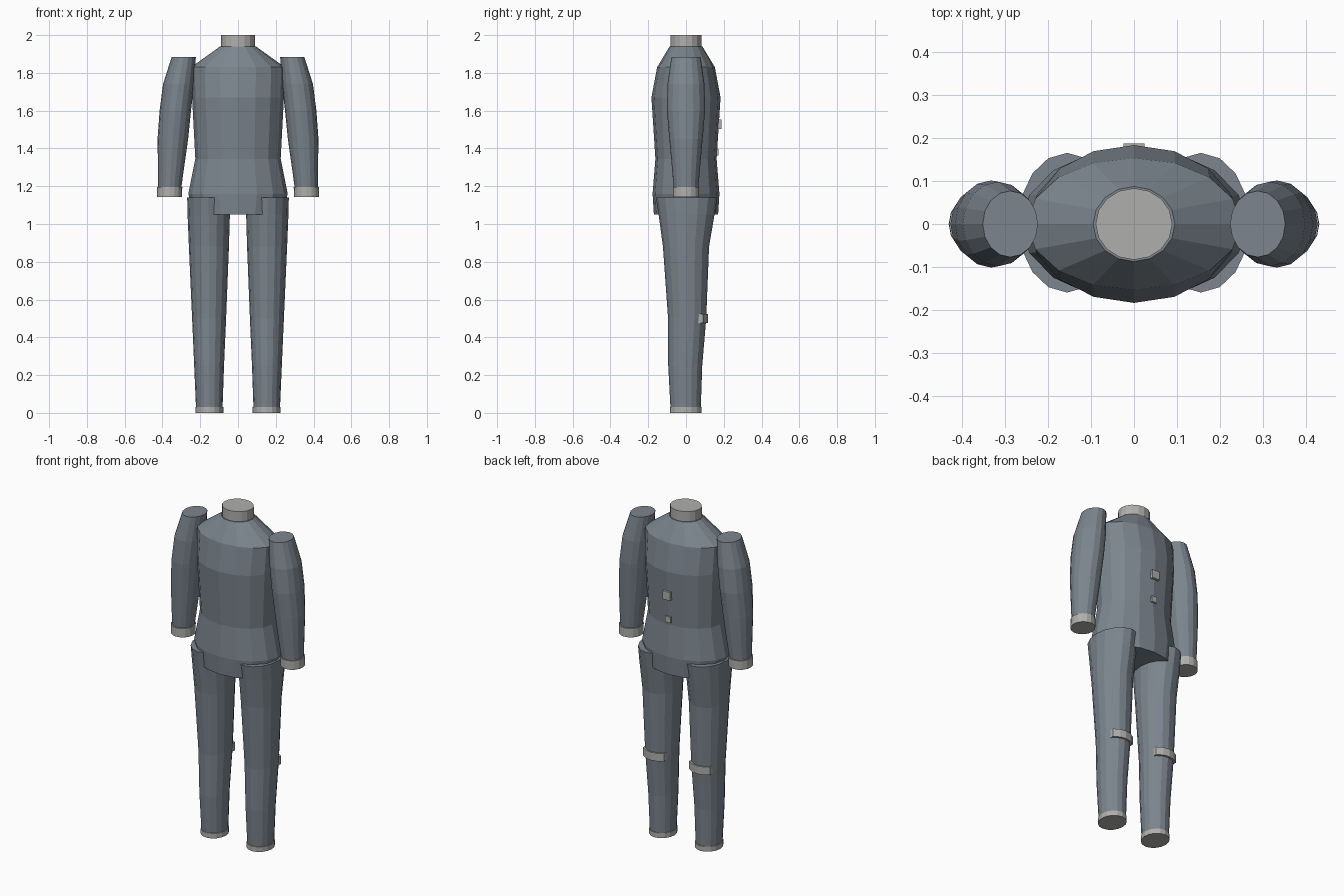
import bpy, bmesh, math

if "Cube" in bpy.data.objects:
    bpy.data.objects.remove(bpy.data.objects["Cube"])


def material(name, col):
    m = bpy.data.materials.new(name)
    m.diffuse_color = (*col, 1)
    m.use_nodes = True
    m.node_tree.nodes["Principled BSDF"].inputs["Base Color"].default_value = m.diffuse_color
    return m


CLOTH = material("blue grey cloth", (0.2, 0.235, 0.27))
TRIM = material("light grey trim", (0.43, 0.43, 0.415))


def finish(bm, name, mat):
    bmesh.ops.recalc_face_normals(bm, faces=bm.faces)
    me = bpy.data.meshes.new(name)
    bm.to_mesh(me)
    bm.free()
    me.materials.append(mat)
    ob = bpy.data.objects.new(name, me)
    bpy.context.collection.objects.link(ob)
    return ob


def loft(name, rings, mat, side=1, n=16):
    """Capped stack of ellipses given as (z, centre x, centre y, radius x, radius y)."""
    bm = bmesh.new()
    loops = []
    for z, cx, cy, rx, ry in rings:
        loops.append([bm.verts.new((side * (cx + rx * math.cos(2 * math.pi * i / n)),
                                    cy + ry * math.sin(2 * math.pi * i / n), z))
                      for i in range(n)])
    for a, b in zip(loops, loops[1:]):
        for i in range(n):
            j = (i + 1) % n
            bm.faces.new((a[i], a[j], b[j], b[i]))
    bm.faces.new(loops[0])
    bm.faces.new(loops[-1])
    return finish(bm, name, mat)


def box(name, loc, size, mat):
    bm = bmesh.new()
    bmesh.ops.create_cube(bm, size=1)
    bmesh.ops.scale(bm, vec=size, verts=bm.verts)
    bmesh.ops.translate(bm, vec=loc, verts=bm.verts)
    return finish(bm, name, mat)


def strap(name, cx, mat):
    """Short curved band across the back of the leg."""
    bm = bmesh.new()
    cols = []
    for x in (-0.07, -0.035, 0, 0.035, 0.07):
        y = 0.116 - 5.5 * x * x
        cols.append([bm.verts.new((cx + x, y + dy, z)) for dy, z in
                     ((0, 0.475), (0, 0.523), (-0.025, 0.523), (-0.025, 0.475))])
    for a, b in zip(cols, cols[1:]):
        for i in range(4):
            j = (i + 1) % 4
            bm.faces.new((a[i], a[j], b[j], b[i]))
    bm.faces.new(cols[0])
    bm.faces.new(cols[-1])
    return finish(bm, name, mat)


# Jacket body and collar
loft("jacket", [(1.05, 0, 0, 0.235, 0.170), (1.16, 0, 0, 0.263, 0.177),
                (1.345, 0, 0, 0.226, 0.162), (1.67, 0, 0, 0.243, 0.183),
                (1.83, 0, 0, 0.248, 0.153), (1.94, 0, 0, 0.095, 0.087)], CLOTH)
loft("collar", [(1.93, 0, 0, 0.089, 0.083), (2.0, 0, 0, 0.089, 0.083)], TRIM)

# Back buttons
box("upper_button", (0, 0.176, 1.528), (0.048, 0.022, 0.05), TRIM)
box("lower_button", (0, 0.162, 1.38), (0.034, 0.022, 0.036), TRIM)

for side, tag in ((1, "right"), (-1, "left")):
    # Sleeve with cuff
    loft(tag + "_sleeve", [(1.18, 0.362, 0, 0.060, 0.064), (1.45, 0.345, 0, 0.081, 0.088),
                           (1.60, 0.332, 0, 0.083, 0.101), (1.74, 0.315, 0, 0.082, 0.098),
                           (1.885, 0.287, 0, 0.064, 0.077)], CLOTH, side)
    loft(tag + "_sleeve_cuff", [(1.142, 0.363, 0, 0.067, 0.070),
                                (1.195, 0.362, 0, 0.067, 0.070)], TRIM, side)
    # Trouser leg with hem
    loft(tag + "_trouser_leg", [(0.02, 0.152, -0.002, 0.070, 0.080),
                                (0.25, 0.153, -0.004, 0.079, 0.090),
                                (0.50, 0.153, 0.006, 0.090, 0.101),
                                (0.88, 0.154, 0, 0.106, 0.122),
                                (1.05, 0.155, 0.003, 0.112, 0.148),
                                (1.14, 0.155, 0.003, 0.114, 0.162)], CLOTH, side)
    loft(tag + "_hem", [(0, 0.152, -0.002, 0.074, 0.084),
                        (0.03, 0.152, -0.002, 0.074, 0.084)], TRIM, side)
    strap(tag + "_knee_strap", side * 0.153, TRIM)
